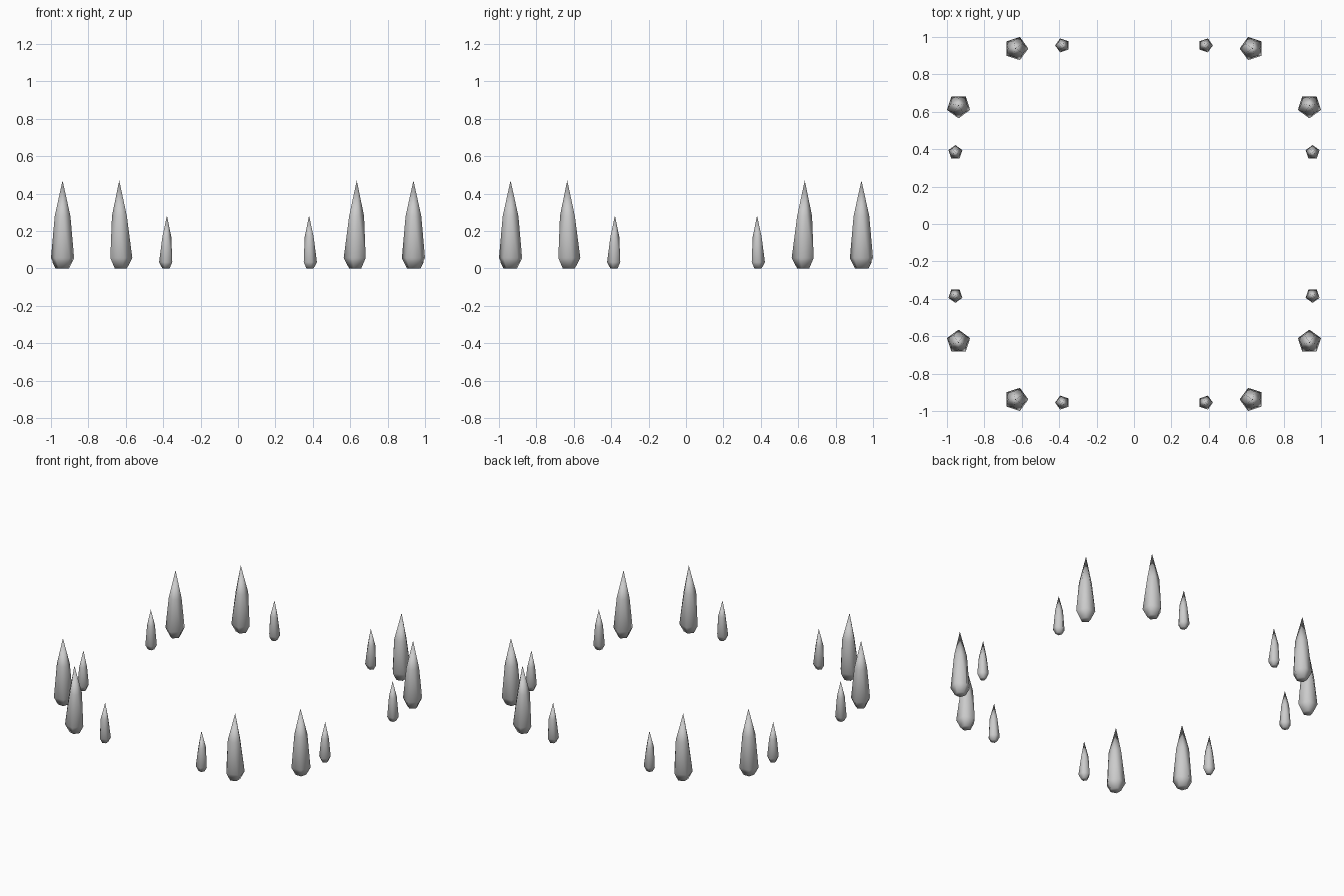
import bpy, bmesh, math
from mathutils import Vector

if "Cube" in bpy.data.objects:
    bpy.data.objects.remove(bpy.data.objects["Cube"])


def crystal(name, centre, point_dir, s):
    """Five-sided spike: small foot, wide belly, half-turned shoulder ring, tip."""
    bm = bmesh.new()
    c, d = Vector(centre), Vector(point_dir)
    base = math.atan2(d.y, d.x)
    rings = []
    # radius, height, turn
    for r, z, turn in ((0.036, 0.0, 0), (0.065, 0.055, 0), (0.044, 0.28, math.pi)):
        ring = []
        for i in range(5):
            a = base + turn + i * math.tau / 5
            ring.append(bm.verts.new((c.x + r * s * math.cos(a),
                                      c.y + r * s * math.sin(a), z * s)))
        rings.append(ring)
    tip = c - d * 0.005 * s
    apex = bm.verts.new((tip.x, tip.y, 0.47 * s))
    foot, belly, shoulder = rings
    bm.faces.new(foot[::-1])
    for i in range(5):
        j = (i + 1) % 5
        bm.faces.new((foot[i], foot[j], belly[j], belly[i]))
        # triangles between belly and the half-turned shoulder ring
        k, m = (i + 3) % 5, (i + 2) % 5
        bm.faces.new((belly[i], belly[j], shoulder[k]))
        bm.faces.new((belly[i], shoulder[k], shoulder[m]))
        bm.faces.new((shoulder[i], shoulder[j], apex))
    bmesh.ops.recalc_face_normals(bm, faces=bm.faces)
    for f in bm.faces:
        f.smooth = True
    me = bpy.data.meshes.new(name)
    bm.to_mesh(me)
    bm.free()
    bpy.context.collection.objects.link(bpy.data.objects.new(name, me))


# Large and small spikes, mirrored along all four sides
for sx in (-1, 1):
    for sy in (-1, 1):
        crystal("large_spike_y", (0.63 * sx, 0.938 * sy), (-sx, 0), 1.0)
        crystal("large_spike_x", (0.938 * sx, 0.63 * sy), (0, -sy), 1.0)
        crystal("small_spike_y", (0.383 * sx, 0.955 * sy), (sx, 0), 0.6)
        crystal("small_spike_x", (0.955 * sx, 0.383 * sy), (0, sy), 0.6)
